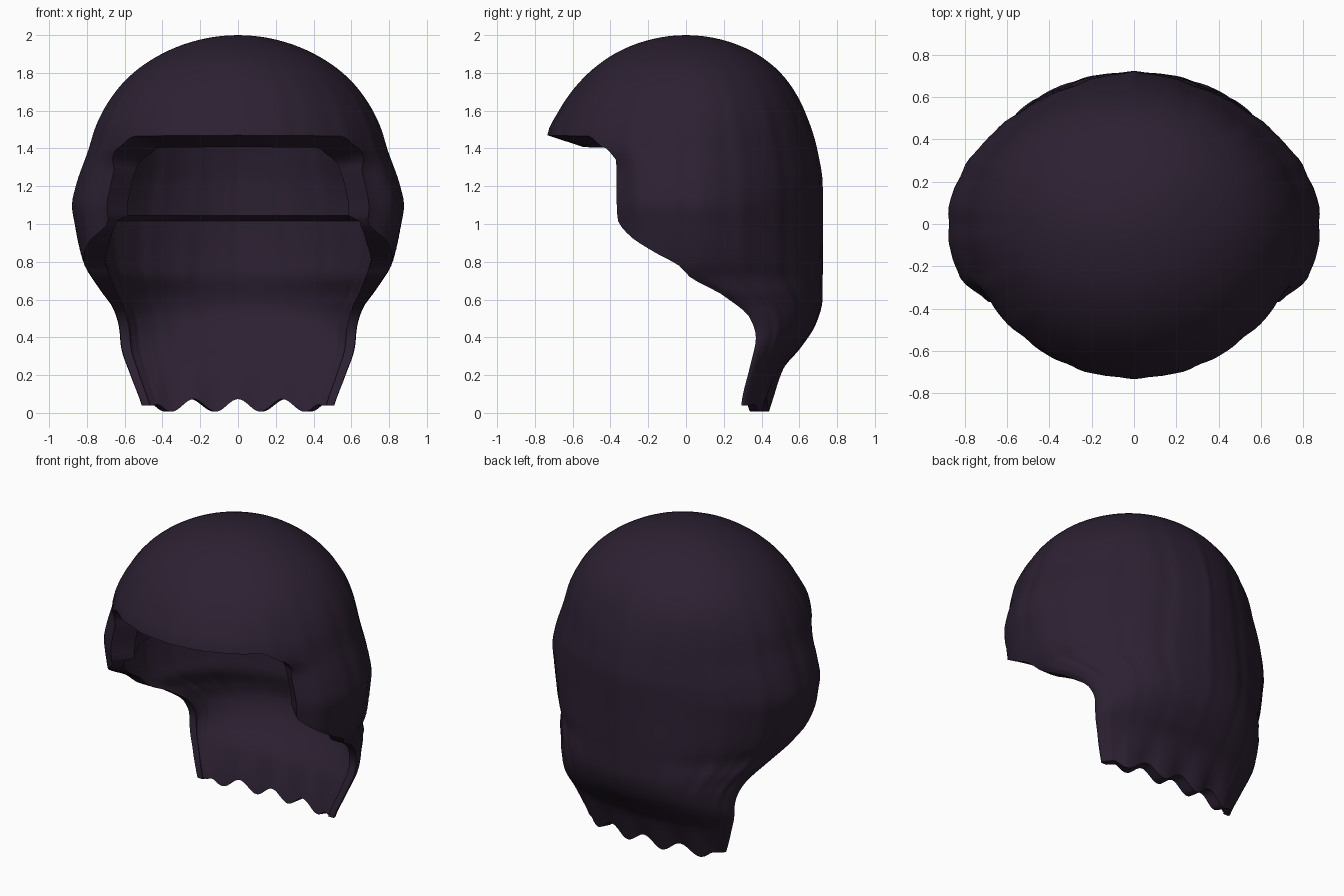
import bpy, bmesh, math

if "Cube" in bpy.data.objects:
    bpy.data.objects.remove(bpy.data.objects["Cube"])

mat = bpy.data.materials.new("dark plum hair")
mat.diffuse_color = (0.025, 0.0145, 0.031, 1)
mat.use_nodes = True
mat.node_tree.nodes["Principled BSDF"].inputs["Base Color"].default_value = mat.diffuse_color


def curve(pts):
    """Smooth cubic interpolation through (key, value) points, rising keys."""
    def f(z):
        z = min(max(z, pts[0][0]), pts[-1][0])
        i = 0
        while i < len(pts) - 2 and z > pts[i + 1][0]:
            i += 1

        def secant(k):
            (a, b), (c, d) = pts[k], pts[k + 1]
            return (d - b) / (c - a)

        def slope(k):  # monotone: flat at turning points
            if k == 0:
                return secant(0)
            if k == len(pts) - 1:
                return secant(k - 1)
            p, q = secant(k - 1), secant(k)
            return 0 if p * q <= 0 else 2 * p * q / (p + q)

        (z0, v0), (z1, v1) = pts[i], pts[i + 1]
        h = z1 - z0
        t = (z - z0) / h
        return ((1 + 2 * t) * (1 - t) ** 2 * v0 + t * (1 - t) ** 2 * h * slope(i)
                + t * t * (3 - 2 * t) * v1 + t * t * (t - 1) * h * slope(i + 1))
    return f


def squared(pts):
    """Interpolate squared radii so the crown stays round."""
    g = curve([(z, r * r) for z, r in pts])
    return lambda z: math.sqrt(max(g(z), 0))


# Profiles by height: half width, back depth, front depth, centre line of the section
width = squared([(0, .50), (.04, .51), (.2, .57), (.35, .62), (.45, .63), (.55, .66), (.65, .73), (.8, .82),
                 (1, .865), (1.1, .88), (1.2, .86), (1.4, .79), (1.5, .76), (1.6, .715), (1.7, .65),
                 (1.8, .555), (1.9, .405), (1.95, .29), (2, 0)])
back = squared([(0, .43), (.1, .465), (.24, .52), (.35, .61), (.48, .69), (.6, .72), (1.2, .72), (1.4, .69),
                (1.6, .625), (1.7, .575), (1.8, .50), (1.9, .375), (1.95, .27), (2, 0)])
front = squared([(0, .72), (1.3, .74), (1.47, .73), (1.6, .67), (1.7, .605), (1.8, .515), (1.9, .38),
                 (1.95, .273), (2, 0)])
centre = curve([(0, .29), (.06, .295), (.25, .34), (.4, .37), (.5, .34), (.62, .2), (.75, 0), (2, 0)])
# Front edge angle of the side curtains, and lower edge of the cap by angle
edge = curve([(0, 0), (.73, 0), (.77, -2), (.85, -13), (.93, -23), (1.03, -29.5), (1.2, -30), (1.33, -30),
              (1.40, -35)])
fringe = curve([(-90, 1.47), (-45, 1.465), (-35, 1.40), (90, 1.40)])
# Inner lining scale: thick cap, step at the ledge, thinner below
inner_x = curve([(0, .92), (.5, .92), (.8, .86), (1.015, .85), (1.045, .77), (1.4, .76), (2, .78)])
inner_y = curve([(0, .45), (.3, .6), (.6, .8), (1.015, .84), (1.045, .74), (2, .74)])


def smooth(t):
    t = min(max(t, 0), 1)
    return t * t * (3 - 2 * t)


def point(deg, z, inside):
    """Point on the outer hair surface or on its lining."""
    a = math.radians(deg)
    c, s = math.cos(a), math.sin(a)
    w, mid = width(z), centre(z)
    depth = back(z) - mid if s > 0 else front(z)
    # the back of the head is a little pointed in plan
    power = 1 + .25 * smooth((1.75 - z) / .5) * smooth((z - .65) / .5) * smooth(s * 3)
    x = math.copysign(abs(c) ** power, c) * w
    y = depth * s
    # the curtain edges curl inward beside the face
    if not inside:
        x *= 1 - .09 * smooth((-s - .33) / .17) * smooth((1.42 - z) / .15)
    # strand ripples
    wave = math.cos((a - math.pi / 2) * 22) + .6 * math.cos((a - math.pi / 2) * 38)
    r = 1 + .0035 * wave * smooth((1.95 - z) / .5)
    x, y = x * r, y * r
    # wavy tips, levelling off at the corners
    level = 1 - smooth((abs(x) - .42) / .07)
    zz = z + smooth((.3 - z) / .3) * .035 * math.cos(2 * math.pi * x / .255) * level
    if inside:
        x, y = x * inner_x(z), y * inner_y(z)
        zz -= .17 * smooth((z - 1.1) / .9)
    return (x, y + mid, zz)


STEP, CAP, FALL = 2.5, 24, 46
N = int(360 / STEP)
FIRST = 22                       # first column of the curtain, at -35 degrees
COLS = N - 2 * FIRST + 1


def rows(inside):
    """Cap rings from crown to fringe, then curtain rows down to the tips."""
    cap, fall = [], []
    for i in range(1, CAP + 1):
        ring = []
        for j in range(N):
            d = -90 + j * STEP
            low = fringe(d if d <= 90 else 180 - d)
            ring.append(point(d, 2 - (2 - low) * (i / CAP) ** 1.8, inside))
        cap.append(ring)
    for i in range(1, FALL + 1):
        z = 1.40 - (1.40 - .04) * i / FALL
        e = edge(z)
        fall.append([point(e + (180 - 2 * e) * j / (COLS - 1), z, inside) for j in range(COLS)])
    return cap, fall


def skin(bm, inside):
    """Adds one layer and returns its vertices."""
    cap, fall = rows(inside)
    top = bm.verts.new((0, 0, 1.83 if inside else 2))
    cap = [[bm.verts.new(p) for p in ring] for ring in cap]
    fall = [[bm.verts.new(p) for p in row] for row in fall]
    verts = [top] + [v for ring in cap + fall for v in ring]
    quads = [(top, cap[0][j], cap[0][(j + 1) % N]) for j in range(N)]
    for a, b in zip(cap, cap[1:]):
        quads += [(a[j], b[j], b[(j + 1) % N], a[(j + 1) % N]) for j in range(N)]
    strips = [cap[-1][FIRST:FIRST + COLS]] + fall
    for a, b in zip(strips, strips[1:]):
        quads += [(a[j], b[j], b[j + 1], a[j + 1]) for j in range(COLS - 1)]
    for q in quads:
        bm.faces.new(q[::-1] if inside else q)
    return verts


# Hair: outer surface, lining, and the rim joining them
bm = bmesh.new()
outer = skin(bm, False)
index = {v: i for i, v in enumerate(outer)}
rim = []
for e in bm.edges:
    if e.is_boundary:
        loop = e.link_loops[0]
        rim.append((loop.vert, loop.link_loop_next.vert))
lining = skin(bm, True)
for a, b in rim:
    bm.faces.new((b, a, lining[index[a]], lining[index[b]]))
bmesh.ops.recalc_face_normals(bm, faces=bm.faces)
mesh = bpy.data.meshes.new("hair")
bm.to_mesh(mesh)
bm.free()
mesh.materials.append(mat)
hair = bpy.data.objects.new("hair", mesh)
bpy.context.collection.objects.link(hair)
bpy.context.view_layer.objects.active = hair
hair.select_set(True)
bpy.ops.object.shade_smooth_by_angle(angle=math.radians(45))
